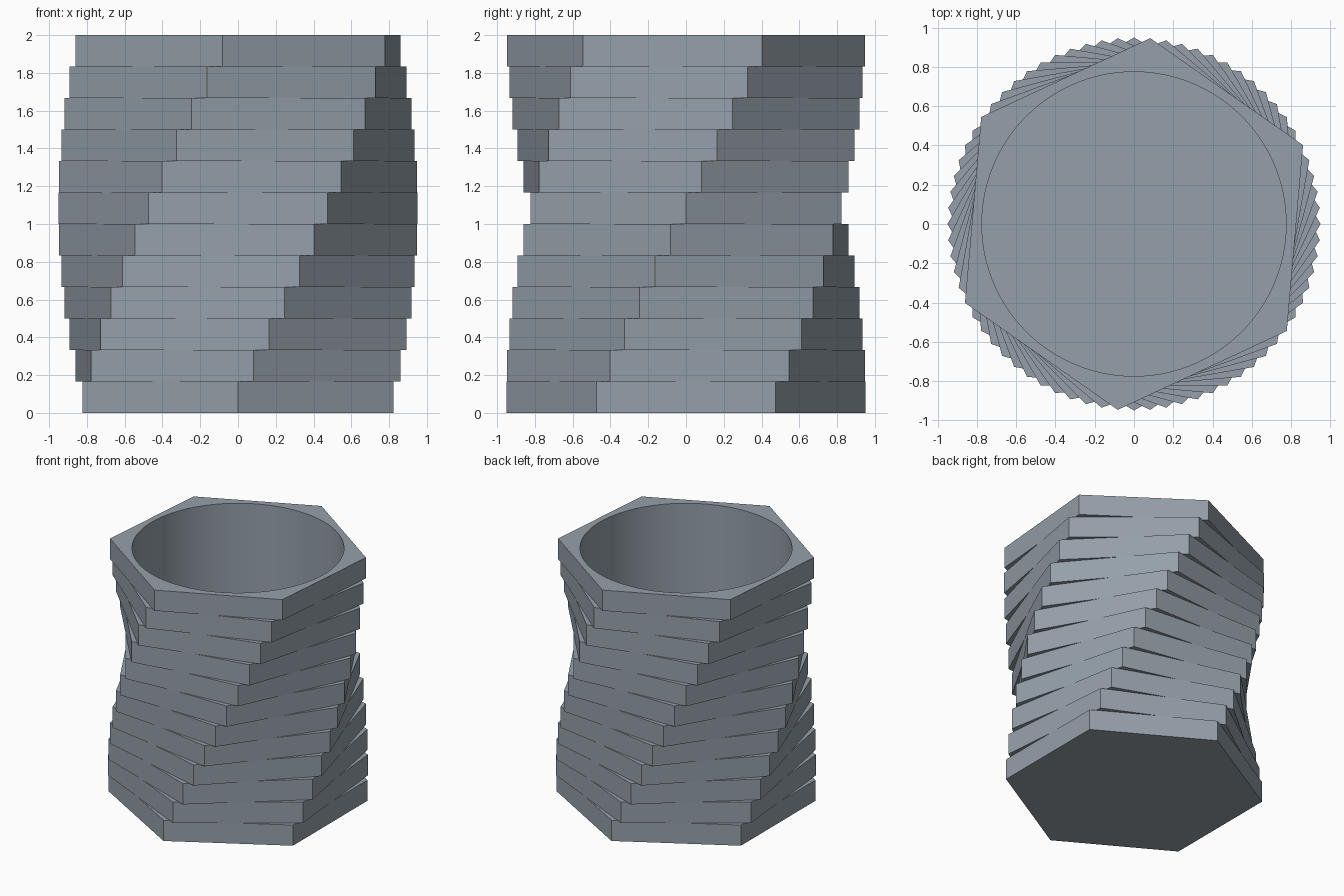
import bpy, bmesh, math

if "Cube" in bpy.data.objects:
    bpy.data.objects.remove(bpy.data.objects["Cube"])

LAYERS, TWIST = 12, 5.0          # stacked hexagon slabs, degrees turned per slab
HEIGHT, RADIUS = 2.0, 0.95
BORE, FLOOR, SEG = 0.775, 0.1, 96
APOTHEM = RADIUS * math.cos(math.radians(30))
STEP = HEIGHT / LAYERS

bm = bmesh.new()


def polar(radius, deg, z):
    a = math.radians(deg)
    return (radius * math.cos(a), radius * math.sin(a), z)


def on_side(normal, offset, z):
    """Point on a hexagon side, offset degrees away from the side's normal."""
    return polar(APOTHEM / math.cos(math.radians(offset)), normal + offset, z)


def face(points, smooth=False):
    f = bm.faces.new([bm.verts.new(p) for p in points])
    f.smooth = smooth


h = TWIST / 2
for i in range(LAYERS):
    z0, z1 = i * STEP, (i + 1) * STEP
    for k in range(6):
        n = -60 + TWIST * i + 60 * k
        # slab side, with points where it crosses the neighbouring slabs
        low = [-30, 30] if i == 0 else [-30, -h, 30 - h, 30]
        high = [30, -30] if i == LAYERS - 1 else [30, h, h - 30, -30]
        face([on_side(n, o, z0) for o in low] + [on_side(n, o, z1) for o in high])
        if i < LAYERS - 1:
            # upward ledge at the lower slab's corner
            face([on_side(n, h, z1), on_side(n, 30, z1), on_side(n + 60, h - 30, z1)])
            # downward overhang at the upper slab's corner
            face([on_side(n, h, z1), on_side(n + TWIST, -30, z1), on_side(n, h - 30, z1)])

# underside
face([polar(RADIUS, -90 - 60 * k, 0) for k in range(6)])

# flat rim between the top hexagon and the round bore
start = -90 + TWIST * (LAYERS - 1)
per_side = SEG // 6
for k in range(6):
    a = start + 60 * k
    arc = [polar(BORE, a + 60 * j / per_side, HEIGHT) for j in range(per_side, -1, -1)]
    face([polar(RADIUS, a, HEIGHT), polar(RADIUS, a + 60, HEIGHT)] + arc)

# bore wall and floor
ring = [start + 360 * j / SEG for j in range(SEG)]
for a in ring:
    b = a + 360 / SEG
    face([polar(BORE, a, HEIGHT), polar(BORE, b, HEIGHT),
          polar(BORE, b, FLOOR), polar(BORE, a, FLOOR)], True)
face([polar(BORE, a, FLOOR) for a in ring])

bmesh.ops.remove_doubles(bm, verts=bm.verts, dist=1e-4)
mesh = bpy.data.meshes.new("twisted_pot")
bm.to_mesh(mesh)
bm.free()

slate = bpy.data.materials.new("slate_grey")
slate.diffuse_color = (0.30, 0.35, 0.40, 1)
slate.use_nodes = True
slate.node_tree.nodes["Principled BSDF"].inputs["Base Color"].default_value = slate.diffuse_color
mesh.materials.append(slate)
pot = bpy.data.objects.new("twisted_pot", mesh)
bpy.context.collection.objects.link(pot)
